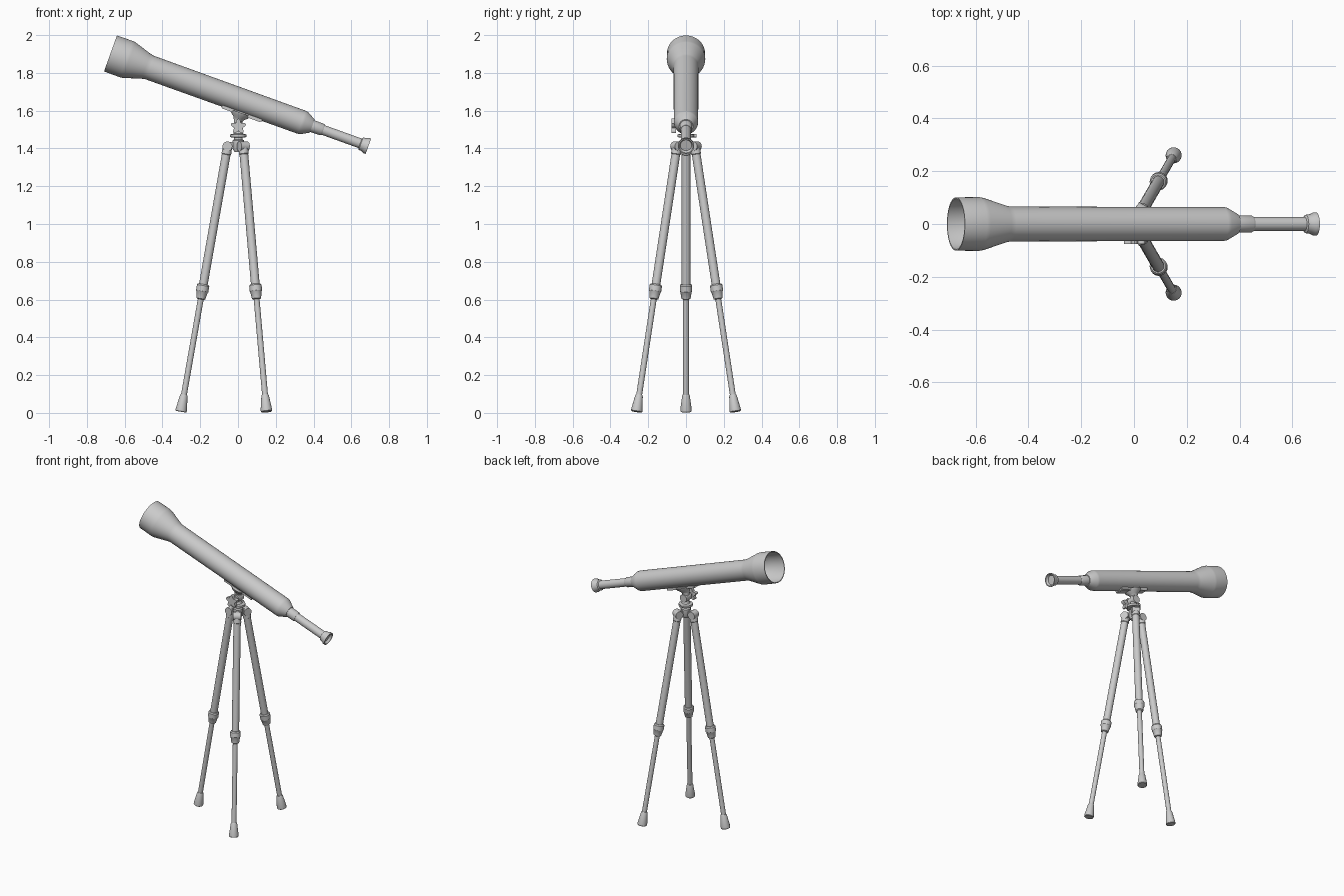
import bpy, bmesh, math
from mathutils import Vector, Matrix

cube = bpy.data.objects.get("Cube")
if cube:
    bpy.data.objects.remove(cube, do_unlink=True)

grey = bpy.data.materials.new("plain grey")
grey.use_nodes = True
COLOUR = (0.6, 0.6, 0.6, 1)
grey.diffuse_color = COLOUR
grey.node_tree.nodes["Principled BSDF"].inputs["Base Color"].default_value = COLOUR


def finish(name, bm, matrix):
    """Turn a bmesh into a placed, grey, smooth-shaded object."""
    bmesh.ops.recalc_face_normals(bm, faces=bm.faces)
    mesh = bpy.data.meshes.new(name)
    bm.to_mesh(mesh)
    bm.free()
    mesh.materials.append(grey)
    obj = bpy.data.objects.new(name, mesh)
    bpy.context.collection.objects.link(obj)
    obj.matrix_world = matrix
    bpy.ops.object.select_all(action='DESELECT')
    obj.select_set(True)
    bpy.context.view_layer.objects.active = obj
    bpy.ops.object.shade_smooth_by_angle(angle=math.radians(35))
    return obj


def frame(origin, direction):
    """Matrix whose local z runs along direction."""
    turn = Vector(direction).to_track_quat('Z', 'Y').to_matrix().to_4x4()
    return Matrix.Translation(origin) @ turn


def lathe(name, profile, origin, direction=(0, 0, 1), sides=32):
    """Spin (distance, radius) points around an axis."""
    bm = bmesh.new()
    verts = [bm.verts.new((r, 0, t)) for t, r in profile]
    edges = [bm.edges.new(pair) for pair in zip(verts, verts[1:])]
    bmesh.ops.spin(bm, geom=verts + edges, cent=(0, 0, 0), axis=(0, 0, 1),
                   angle=math.tau, steps=sides, use_duplicate=False)
    bmesh.ops.remove_doubles(bm, verts=bm.verts, dist=0.0001)
    return finish(name, bm, frame(origin, direction))


def rod(name, radius, start, end, sides=24):
    span = Vector(end) - Vector(start)
    n = span.length
    return lathe(name, [(0, 0), (0, radius), (n, radius), (n, 0)], start, span, sides)


def box(name, size, matrix, bevel=0.004):
    bm = bmesh.new()
    bmesh.ops.create_cube(bm, size=1)
    bmesh.ops.scale(bm, vec=size, verts=bm.verts)
    bmesh.ops.bevel(bm, geom=bm.edges, offset=bevel, segments=2, affect='EDGES')
    return finish(name, bm, matrix)


# Tilted optical tube: hollow dew shield, main barrel, focuser, eyepiece
TILT = math.radians(19.8)
axis = Vector((math.cos(TILT), 0, -math.sin(TILT)))
up = Vector((math.sin(TILT), 0, math.cos(TILT)))
front = Vector((-0.675, 0, 1.903))

lathe("main_tube", [
    (0.21, 0), (0.21, 0.06), (0.1, 0.094), (0, 0.096), (0, 0.101),
    (0.09, 0.102), (0.105, 0.1), (0.2, 0.07), (0.22, 0.066), (1.075, 0.0645),
    (1.09, 0.062), (1.135, 0.037), (1.135, 0)], front, axis, 48)
lathe("focuser_ring", [(1.12, 0), (1.12, 0.033), (1.19, 0.032), (1.197, 0.028),
                       (1.197, 0)], front, axis)
lathe("eyepiece", [
    (1.18, 0), (1.18, 0.0265), (1.405, 0.0265), (1.409, 0.035), (1.425, 0.036),
    (1.438, 0.043), (1.451, 0.0435), (1.451, 0.037), (1.436, 0.03),
    (1.436, 0)], front, axis)

# Saddle plate and flared mount under the tube
plate = Matrix.Translation(front + axis * 0.762 - up * 0.062) @ Matrix.Rotation(TILT, 4, 'Y')
box("saddle_plate", (0.225, 0.064, 0.024), plate)
lathe("saddle_flare", [(-0.062, 0), (-0.062, 0.055), (-0.078, 0.048),
                       (-0.092, 0.03), (-0.105, 0.024), (-0.105, 0)],
      front + axis * 0.755, up)
lathe("mount_neck", [
    (1.38, 0), (1.38, 0.02), (1.4, 0.031), (1.442, 0.031), (1.448, 0.022),
    (1.457, 0.022), (1.46, 0.044), (1.474, 0.044), (1.478, 0.026), (1.49, 0.021),
    (1.565, 0.023), (1.565, 0)], (0.002, 0, 0))
rod("tilt_pivot", 0.026, (0.002, 0.028, 1.516), (0.002, -0.03, 1.516))
rod("knob_shaft", 0.012, (0.002, -0.028, 1.516), (0.002, -0.055, 1.516), 16)
rod("pan_lock", 0.009, (0.002, 0, 1.467), (0.002, 0.055, 1.467), 16)

# Five-lobed tightening knob
bm = bmesh.new()
ring = []
for i in range(60):
    a = math.tau * i / 60
    r = 0.033 + 0.009 * math.cos(5 * a)
    ring.append(bm.verts.new((r * math.sin(a), 0, r * math.cos(a))))
face = bm.faces.new(ring)
top = bmesh.ops.extrude_face_region(bm, geom=[face])["geom"]
bmesh.ops.translate(bm, vec=(0, -0.024, 0),
                    verts=[v for v in top if isinstance(v, bmesh.types.BMVert)])
finish("star_knob", bm, Matrix.Translation((0.002, -0.052, 1.516)))

# Three identical telescoping legs
for side, degrees in (("right", 180), ("left_back", 60), ("left_front", -60)):
    a = math.radians(degrees)
    out = Vector((math.cos(a), math.sin(a), 0))
    across = Vector((-math.sin(a), math.cos(a), 0))
    hinge = out * 0.056 + Vector((0, 0, 1.405))
    foot = out * 0.302 + Vector((0, 0, 0.006))
    down = foot - hinge
    n = down.length

    rod(side + "_hinge", 0.026, hinge - across * 0.025 + Vector((0, 0, 0.006)),
        hinge + across * 0.025 + Vector((0, 0, 0.006)))
    box(side + "_hinge_lug", (0.05, 0.026, 0.034),
        Matrix.Translation(out * 0.032 + Vector((0, 0, 1.417))) @ Matrix.Rotation(a, 4, 'Z'))
    lathe(side + "_upper_leg", [
        (-0.028, 0), (-0.024, 0.014), (-0.012, 0.024), (0.035, 0.026),
        (0.038, 0.023), (0.76, 0.023), (0.76, 0)], hinge, down, 24)
    lathe(side + "_collar", [
        (0.735, 0), (0.735, 0.028), (0.742, 0.033), (0.772, 0.033), (0.776, 0.03),
        (0.812, 0.024), (0.816, 0.018), (0.816, 0)], hinge, down, 24)
    lathe(side + "_lower_leg", [(0.8, 0), (0.8, 0.0155), (n - 0.07, 0.0155),
                                (n - 0.07, 0)], hinge, down, 24)
    lathe(side + "_foot", [(n - 0.092, 0), (n - 0.092, 0.017), (n - 0.086, 0.02),
                           (n - 0.014, 0.03), (n - 0.003, 0.03), (n, 0.027),
                           (n, 0)], hinge, down, 24)
